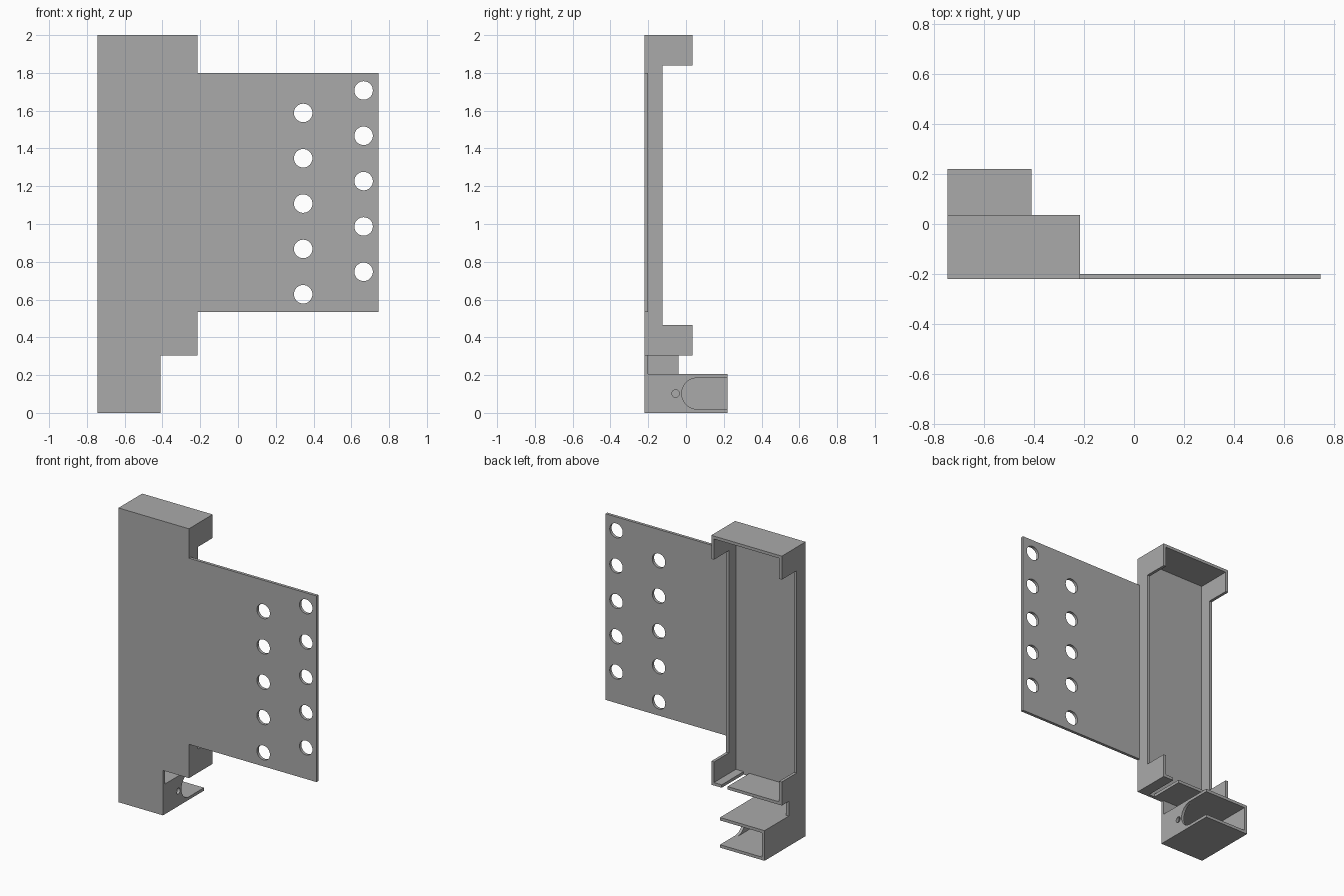
import bpy
from math import sin, cos, pi, radians
from mathutils import Matrix

cube = bpy.data.objects.get("Cube")
if cube:
    bpy.data.objects.remove(cube, do_unlink=True)

grey = bpy.data.materials.new("plain grey")
grey.use_nodes = True
colour = (0.4, 0.4, 0.4, 1)
grey.diffuse_color = colour
grey.node_tree.nodes["Principled BSDF"].inputs["Base Color"].default_value = colour

T = 0.02                                  # sheet thickness
RIGHT, LEFT, NECK = -0.745, -0.215, -0.41  # tray sides and clip side
FRONT, CAP, BACK = -0.22, 0.035, 0.22      # depths
FLOOR, BOX, TOP = 0.305, 0.205, 2.0        # heights

# Local (u, v, thickness) axes mapped to the world for each panel direction
AXES = {
    "x": Matrix(((0, 0, 1, 0), (1, 0, 0, 0), (0, 1, 0, 0), (0, 0, 0, 1))),
    "y": Matrix(((1, 0, 0, 0), (0, 0, -1, 0), (0, 1, 0, 0), (0, 0, 0, 1))),
    "z": Matrix.Identity(4),
}


def arc(u, v, r, start=0, end=360, n=32):
    steps = n if end - start == 360 else n + 1
    angles = [radians(start + (end - start) * i / n) for i in range(steps)]
    return [(u + r * cos(a), v + r * sin(a)) for a in angles]


def rect(u0, u1, v0, v1):
    return [(u0, v0), (u1, v0), (u1, v1), (u0, v1)]


def panel(name, axis, low, outline, holes=()):
    """Flat sheet with cut-outs, from low to low + T along the axis."""
    curve = bpy.data.curves.new(name, "CURVE")
    curve.dimensions = "2D"
    curve.fill_mode = "BOTH"
    curve.extrude = T / 2
    for loop in (outline, *holes):
        spline = curve.splines.new("POLY")
        spline.points.add(len(loop) - 1)
        for point, (u, v) in zip(spline.points, loop):
            point.co = (u, v, 0, 1)
        spline.use_cyclic_u = True
        spline.use_smooth = False
    temp = bpy.data.objects.new(name + " outline", curve)
    bpy.context.collection.objects.link(temp)
    deps = bpy.context.evaluated_depsgraph_get()
    mesh = bpy.data.meshes.new_from_object(temp.evaluated_get(deps))
    bpy.data.objects.remove(temp, do_unlink=True)
    middle = low + T / 2
    offset = Matrix.Translation([middle if axis == a else 0 for a in "xyz"])
    mesh.transform(offset @ AXES[axis])
    mesh.materials.clear()
    mesh.materials.append(grey)
    for face in mesh.polygons:
        face.use_smooth = False
        face.material_index = 0
    obj = bpy.data.objects.new(name, mesh)
    bpy.context.collection.objects.link(obj)
    return obj


# Front sheet: tray back, perforated wing and neck in one piece
holes = []
for x, z in ((0.345, 0.628), (0.665, 0.747)):
    holes += [arc(x, z + 0.24 * i, 0.049) for i in range(5)]
panel("front_sheet", "y", FRONT, [
    (RIGHT, 0), (NECK, 0), (NECK, FLOOR), (LEFT, FLOOR), (LEFT, 0.535),
    (0.745, 0.535), (0.745, 1.8), (LEFT, 1.8), (LEFT, TOP), (RIGHT, TOP)], holes)

# Tray side walls, deeper at both ends
inner = FRONT + T
tray_side = [(CAP, FLOOR), (CAP, 0.465), (-0.125, 0.465), (-0.125, 1.84),
             (CAP, 1.84), (CAP, TOP), (inner, TOP)]
panel("left_tray_wall", "x", LEFT - T, [(inner, FLOOR)] + tray_side)
panel("right_wall", "x", RIGHT, [
    (inner, 0), (BACK, 0), (BACK, BOX), (-0.04, BOX), (-0.04, FLOOR)] + tray_side)

# Tray ends, with a slot through the lower one
x0, x1 = RIGHT + T, LEFT - T
panel("tray_top", "z", TOP - T, rect(x0, x1, inner, CAP))
panel("tray_floor", "z", FLOOR, rect(x0, -0.337, inner, CAP))
panel("tray_floor_corner", "z", FLOOR, rect(-0.293, x1, inner, CAP))

# Lower box, open at the back
panel("box_top", "z", BOX - T, rect(x0, NECK, inner, BACK))
panel("box_bottom", "z", 0, rect(x0, NECK, inner, BACK))

# Box left wall with a round notch and a small hole
mid = BOX / 2
notch = arc(0.06, mid, mid - T, 270, 90, 24)
panel("box_left_wall", "x", NECK - T,
      [(inner, BOX - T), (inner, T)] + notch, [arc(-0.055, mid, T, n=20)])
